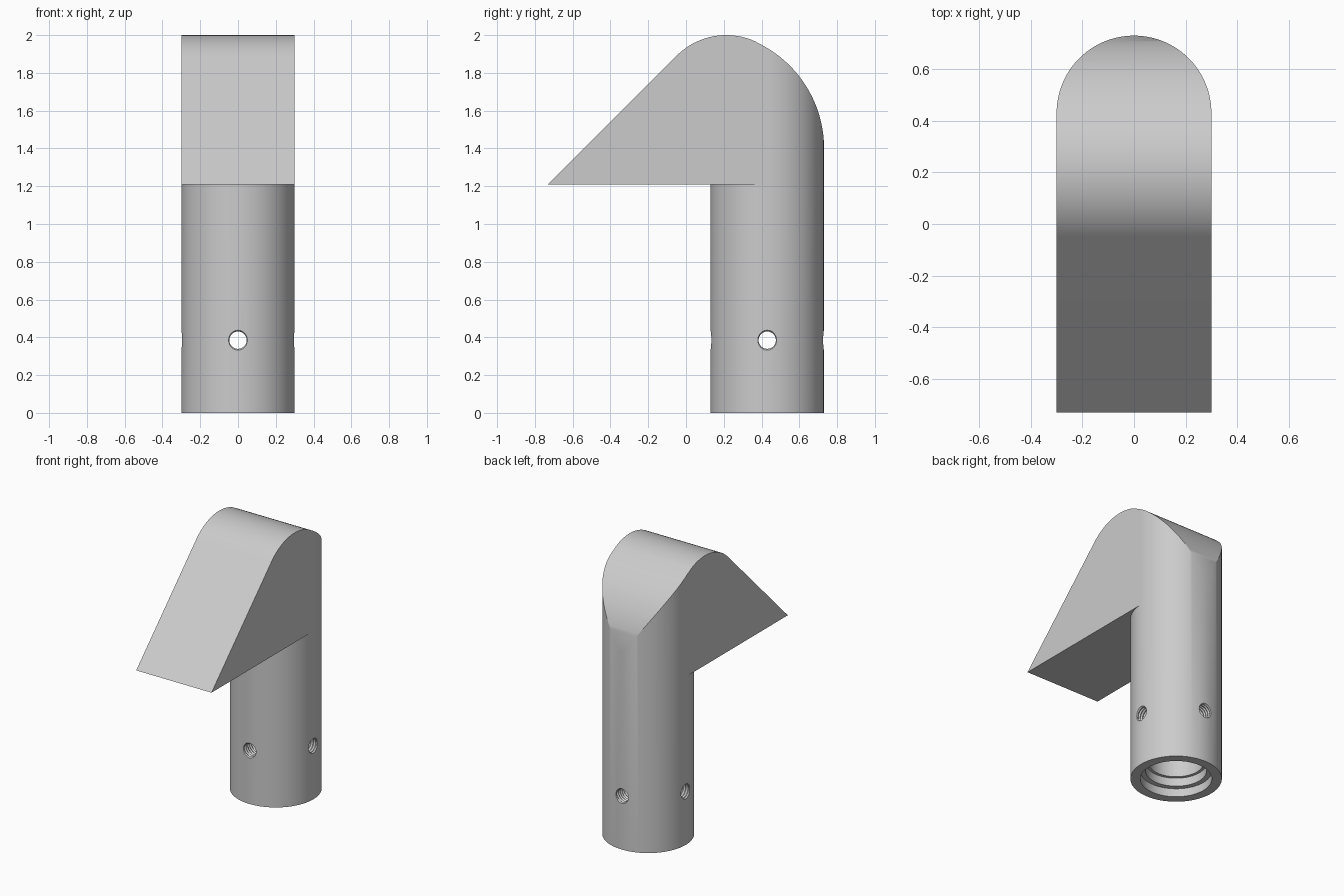
import bpy, bmesh
from math import cos, sin, pi, radians
from mathutils import Matrix, Vector

if "Cube" in bpy.data.objects:
    bpy.data.objects.remove(bpy.data.objects["Cube"], do_unlink=True)

RADIUS, STEM_Y, HEAD_Z, HOLE_Z = 0.3, 0.43, 1.21, 0.385

grey = bpy.data.materials.new("plain_grey")
grey.use_nodes = True
grey.diffuse_color = (0.6, 0.6, 0.6, 1)
grey.node_tree.nodes["Principled BSDF"].inputs["Base Color"].default_value = (0.6, 0.6, 0.6, 1)


def make_object(name, bm):
    bmesh.ops.recalc_face_normals(bm, faces=bm.faces)
    mesh = bpy.data.meshes.new(name)
    bm.to_mesh(mesh)
    bm.free()
    mesh.materials.append(grey)
    obj = bpy.data.objects.new(name, mesh)
    bpy.context.collection.objects.link(obj)
    return obj


def arc(cx, cy, r, start, end, steps):
    angles = [radians(start + (end - start) * i / steps) for i in range(steps + 1)]
    return [(cx + r * cos(a), cy + r * sin(a)) for a in angles]


def prism(name, outline, place, lo, hi):
    """Extrude a 2D outline; place(u, v, w) maps it into space."""
    bm = bmesh.new()
    face = bm.faces.new([bm.verts.new(place(u, v, lo)) for u, v in outline])
    new = bmesh.ops.extrude_face_region(bm, geom=[face])["geom"]
    shift = Vector(place(0, 0, hi)) - Vector(place(0, 0, lo))
    bmesh.ops.translate(bm, vec=shift, verts=[g for g in new if isinstance(g, bmesh.types.BMVert)])
    return make_object(name, bm)


def lathe(name, profile, matrix, segments):
    """Revolve (radius, height) points into a closed solid."""
    bm = bmesh.new()
    rings = [[bm.verts.new(matrix @ Vector((x, y, h))) for x, y in arc(0, 0, r, 0, 360, segments)[:-1]]
             for r, h in profile]
    for a, b in zip(rings, rings[1:]):
        for i in range(segments):
            j = (i + 1) % segments
            bm.faces.new((a[i], a[j], b[j], b[i]))
    bm.faces.new(rings[0])
    bm.faces.new(rings[-1])
    return make_object(name, bm)


def along_z(u, v, w):
    return (u, v, w)


def along_x(u, v, w):
    return (w, u, v)


# Body: round-backed column
plan = arc(0, STEM_Y, RADIUS, 0, 180, 64) + [(-RADIUS, -0.9), (RADIUS, -0.9)]
body = prism("hooked_post", plan, along_z, 0, 2.1)

# Side outline: sloped front, rounded crown, sweeping back
crown = arc(0.213, 1.63, 0.37, 135, 65.9, 24)
back = arc(0.111, 1.4, 0.62, 65.9, 0, 32)[1:]
side = [(-0.83, -0.1), (-0.83, 1.11)] + crown + back + [(0.8, 1.39), (0.8, -0.1)]
side_outline = prism("side_outline", side, along_x, -0.5, 0.5)

# Space below the overhang, leaving the round stem
under = [(-0.4, STEM_Y)] + arc(0, STEM_Y, RADIUS, 180, 360, 64) + [(0.4, STEM_Y), (0.4, -1), (-0.4, -1)]
overhang_space = prism("overhang_space", under, along_z, -0.1, HEAD_Z)

# Stepped socket in the stem
socket_steps = [(0.235, -0.1), (0.235, 0.06), (0.2, 0.06), (0.2, 0.12), (0.18, 0.12), (0.18, 1.0)]
socket = lathe("socket", socket_steps, Matrix.Translation((0, STEM_Y, 0)), 64)

# Threaded cross holes
thread = [(0.046 if i % 2 else 0.053, -0.36 + 0.01 * i) for i in range(73)]
centre = Matrix.Translation((0, STEM_Y, HOLE_Z))
holes = [lathe("screw_hole_" + axis, thread, centre @ Matrix.Rotation(pi / 2, 4, axis), 24)
         for axis in ("X", "Y")]

cutters = [(side_outline, 'INTERSECT'), (overhang_space, 'DIFFERENCE'), (socket, 'DIFFERENCE')]
cutters += [(hole, 'DIFFERENCE') for hole in holes]
bpy.ops.object.select_all(action='DESELECT')
body.select_set(True)
bpy.context.view_layer.objects.active = body
for cutter, operation in cutters:
    mod = body.modifiers.new(cutter.name, 'BOOLEAN')
    mod.object, mod.operation, mod.solver = cutter, operation, 'EXACT'
    bpy.ops.object.modifier_apply(modifier=mod.name)
    bpy.data.objects.remove(cutter, do_unlink=True)

bpy.ops.object.shade_smooth_by_angle(angle=radians(25))
